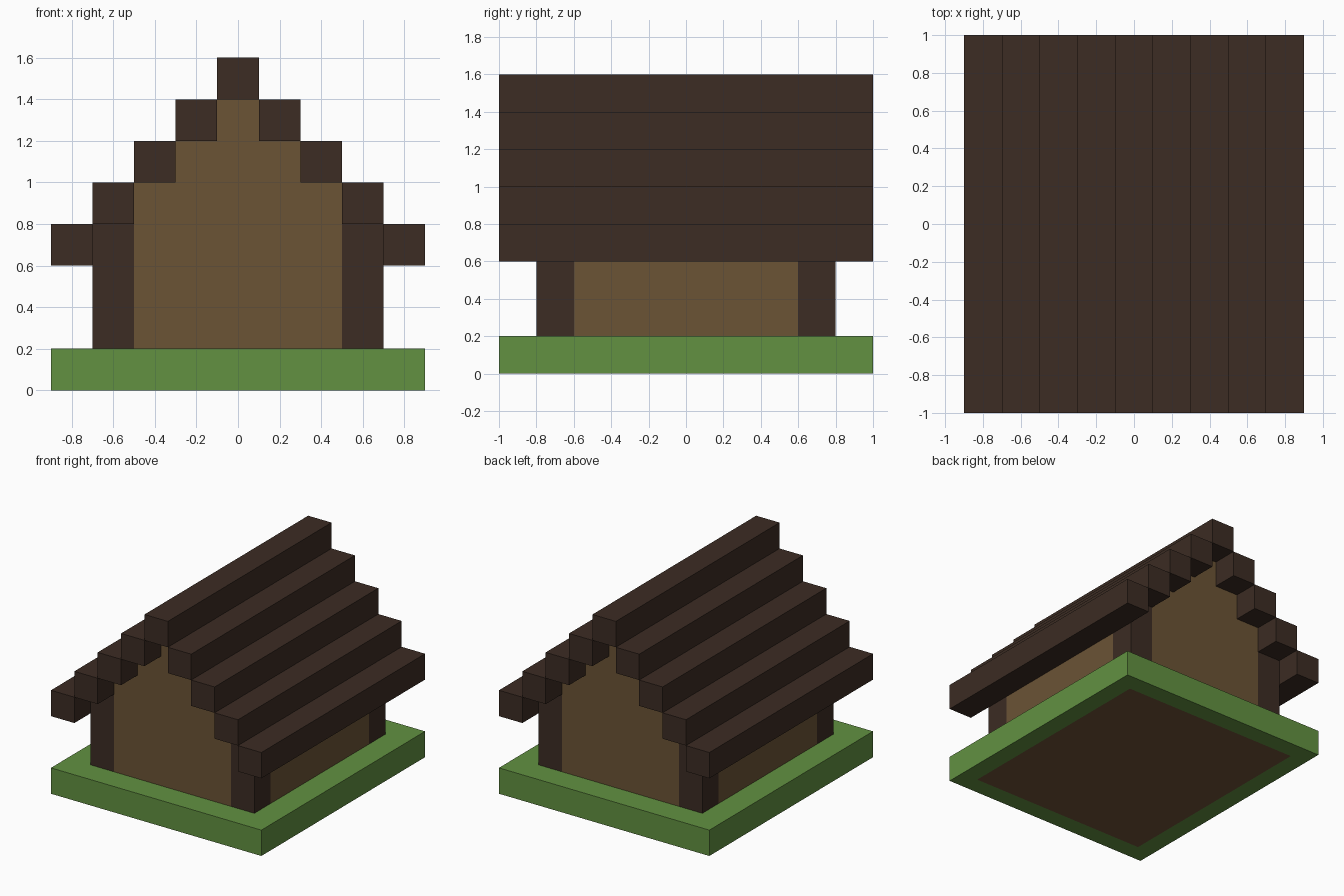
import bpy
import bmesh

cube = bpy.data.objects.get("Cube")
if cube:
    bpy.data.objects.remove(cube, do_unlink=True)

U = 0.2  # block size


def material(name, rgb):
    mat = bpy.data.materials.new(name)
    mat.use_nodes = True
    color = (*rgb, 1)
    mat.diffuse_color = color
    mat.node_tree.nodes["Principled BSDF"].inputs["Base Color"].default_value = color
    return mat


GRASS = material("grass_green", (0.122, 0.283, 0.053))
WALL = material("plank_brown", (0.147, 0.087, 0.036))
LOG = material("dark_log_brown", (0.045, 0.025, 0.017))
FLOOR = material("floor_brown", (0.16, 0.087, 0.04))


def finish(name, bm, *mats):
    bmesh.ops.recalc_face_normals(bm, faces=bm.faces)
    mesh = bpy.data.meshes.new(name)
    bm.to_mesh(mesh)
    bm.free()
    for mat in mats:
        mesh.materials.append(mat)
    obj = bpy.data.objects.new(name, mesh)
    bpy.context.collection.objects.link(obj)


def block(name, low, high, *mats, inset_bottom=0):
    bm = bmesh.new()
    bmesh.ops.create_cube(bm, size=1)
    for v in bm.verts:
        v.co = [a + (b - a) * (c + 0.5) for a, b, c in zip(low, high, v.co)]
    if inset_bottom:
        bottom = min(bm.faces, key=lambda f: f.calc_center_median().z)
        bmesh.ops.inset_region(bm, faces=[bottom], thickness=inset_bottom)
        bottom.material_index = 1
    finish(name, bm, *mats)


# Grass slab with the house floor showing on its underside
block("grass_base", (-0.9, -1, 0), (0.9, 1, U), GRASS, FLOOR, inset_bottom=U)

# Stepped gable walls, extruded from one symmetrical profile
half = [(0.5, U), (0.5, 1), (0.3, 1), (0.3, 1.2), (0.1, 1.2), (0.1, 1.4)]
profile = half + [(-x, z) for x, z in reversed(half)]
for end, y in (("front", -0.8), ("back", 0.6)):
    bm = bmesh.new()
    face = bm.faces.new([bm.verts.new((x, y, z)) for x, z in profile])
    extruded = bmesh.ops.extrude_face_region(bm, geom=[face])["geom"]
    moved = [g for g in extruded if isinstance(g, bmesh.types.BMVert)]
    bmesh.ops.translate(bm, verts=moved, vec=(0, U, 0))
    finish(end + "_gable_wall", bm, WALL)

# Side walls, corner posts and the stepped roof logs
for side, s in (("left", 1), ("right", -1)):
    x0, x1 = sorted((0.5 * s, 0.7 * s))
    block(side + "_wall", (x0, -0.6, U), (x1, 0.6, 0.8), WALL)
    for end, y in (("front", -0.8), ("back", 0.6)):
        block(f"{end}_{side}_post", (x0, y, U), (x1, y + U, 0.8), LOG)
    for i in range(1, 5):
        x, z = s * i * U, 1.4 - i * U
        block(f"{side}_roof_log_{i}", (x - U / 2, -1, z), (x + U / 2, 1, z + U), LOG)
block("ridge_log", (-U / 2, -1, 1.4), (U / 2, 1, 1.6), LOG)
